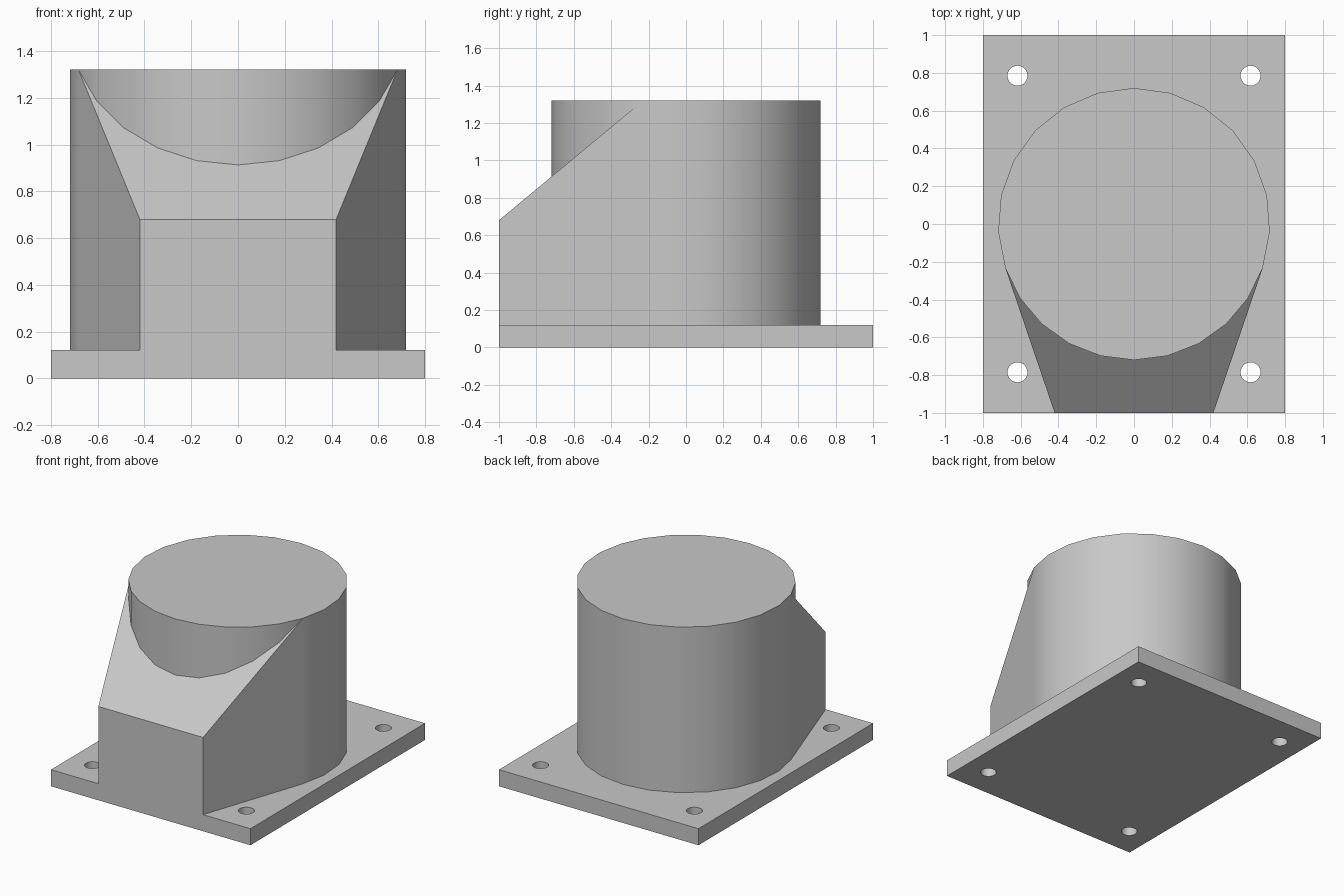
import bpy, bmesh
from math import acos, atan2, cos, hypot, pi, radians, sin, tan

cube = bpy.data.objects.get("Cube")
if cube:
    bpy.data.objects.remove(cube, do_unlink=True)

grey = bpy.data.materials.new("plain grey")
grey.use_nodes = True
colour = (0.58, 0.58, 0.58, 1)
grey.diffuse_color = colour
grey.node_tree.nodes["Principled BSDF"].inputs["Base Color"].default_value = colour

PLATE_Z, TOP_Z, FRONT_Z = 0.12, 1.32, 0.68
RADIUS, HALF_WIDTH = 0.72, 0.42


def prism(name, outline, z0, z1):
    """Extrude an anticlockwise outline; z1 is a function of (x, y)."""
    bm = bmesh.new()
    low = [bm.verts.new((x, y, z0)) for x, y in outline]
    high = [bm.verts.new((x, y, z1(x, y))) for x, y in outline]
    bm.faces.new(low[::-1])
    bm.faces.new(high)
    n = len(low)
    for i in range(n):
        j = (i + 1) % n
        bm.faces.new((low[i], low[j], high[j], high[i]))
    mesh = bpy.data.meshes.new(name)
    bm.to_mesh(mesh)
    bm.free()
    mesh.materials.append(grey)
    ob = bpy.data.objects.new(name, mesh)
    bpy.context.collection.objects.link(ob)
    return ob


def arc(a, b, steps, r=RADIUS, cx=0, cy=0):
    angles = [a + (b - a) * i / steps for i in range(steps)]
    return [(cx + r * cos(t), cy + r * sin(t)) for t in angles]


def smooth(ob):
    bpy.ops.object.select_all(action="DESELECT")
    ob.select_set(True)
    bpy.context.view_layer.objects.active = ob
    bpy.ops.object.shade_smooth_by_angle(angle=radians(30))


# Base plate with four bolt holes
plate = prism("base_plate", [(-0.8, -1), (0.8, -1), (0.8, 1), (-0.8, 1)],
              0, lambda x, y: PLATE_Z)
for sx in (-1, 1):
    for sy in (-1, 1):
        cutter = prism("hole_cutter", arc(0, 2 * pi, 24, 0.053, sx * 0.617, sy * 0.785),
                       -0.1, lambda x, y: PLATE_Z + 0.1)
        cutter.hide_render = True
        cut = plate.modifiers.new("bolt_hole", "BOOLEAN")
        cut.operation = "DIFFERENCE"
        cut.solver = "EXACT"
        cut.object = cutter
        bpy.context.view_layer.objects.active = plate
        bpy.ops.object.modifier_apply(modifier=cut.name)
        bpy.data.objects.remove(cutter, do_unlink=True)
smooth(plate)

# Cylinder, with vertices where the front block's sides touch it
tangent = atan2(-1, HALF_WIDTH) + acos(RADIUS / hypot(1, HALF_WIDTH))
circle = arc(tangent, pi - tangent, 14) + arc(pi - tangent, 2 * pi + tangent, 10)
cylinder = prism("cylinder", circle, PLATE_Z, lambda x, y: TOP_Z)
smooth(cylinder)

# Front block: sides tangent to the cylinder, sloping top
tx, ty = RADIUS * cos(tangent), RADIUS * sin(tangent)
prism("front_block", [(-HALF_WIDTH, -1), (HALF_WIDTH, -1), (tx, ty), (-tx, ty)], PLATE_Z,
      lambda x, y: min(FRONT_Z + (y + 1) * tan(radians(40)), TOP_Z - 0.002))
